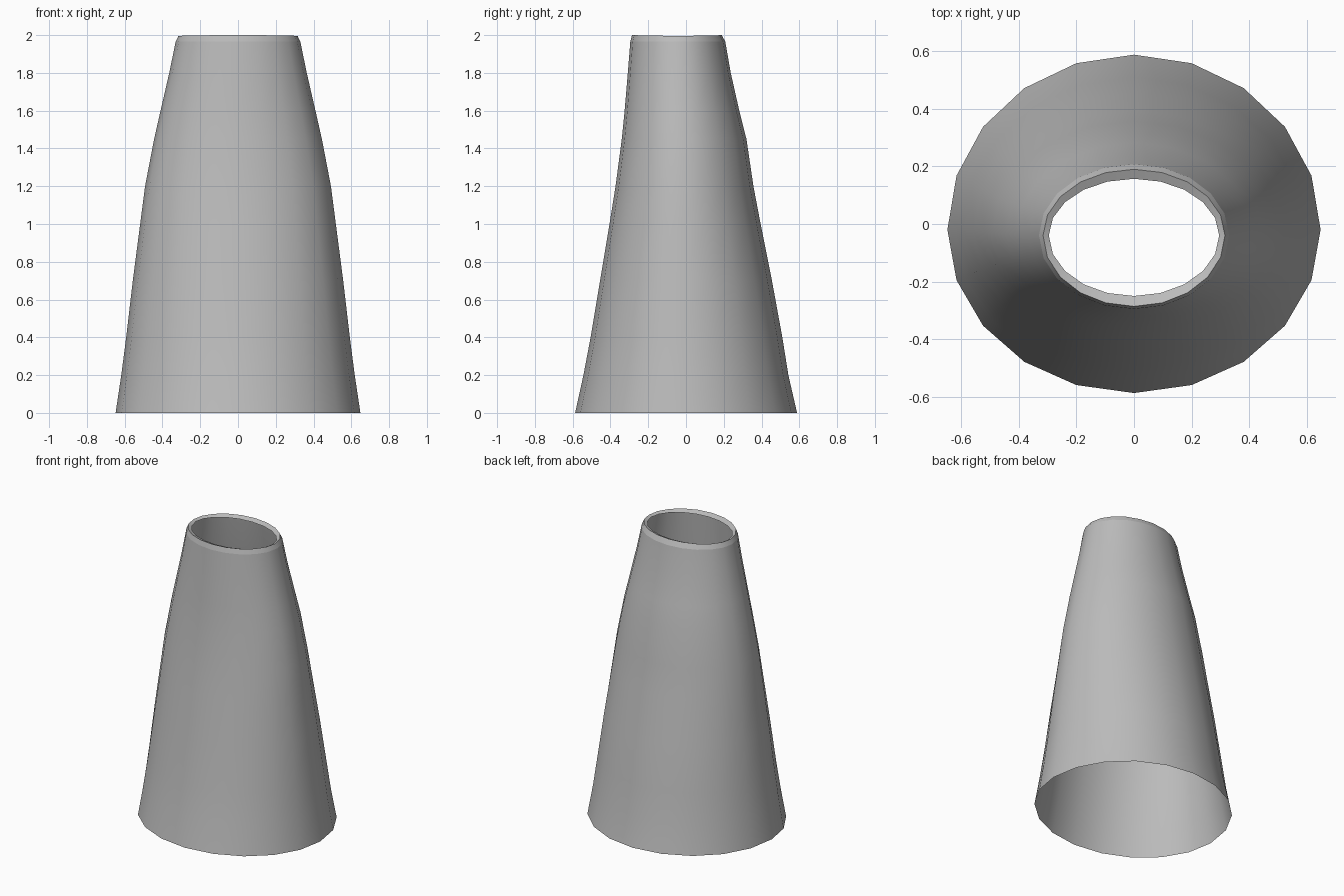
import bpy, bmesh, math

if "Cube" in bpy.data.objects:
    bpy.data.objects.remove(bpy.data.objects["Cube"])

SIDES = 20
fabric = bpy.data.materials.new("grey fabric")
fabric.diffuse_color = (0.5, 0.5, 0.5, 1)
fabric.use_nodes = True
fabric.node_tree.nodes["Principled BSDF"].inputs["Base Color"].default_value = fabric.diffuse_color

# Cross-sections: height, half width, front y, back y
SECTIONS = [
    (0.00, 0.648, -0.587, 0.588), (0.20, 0.618, -0.543, 0.542),
    (0.40, 0.592, -0.505, 0.510), (0.70, 0.557, -0.455, 0.455),
    (1.00, 0.518, -0.405, 0.395), (1.20, 0.492, -0.373, 0.357),
    (1.45, 0.444, -0.340, 0.320), (1.60, 0.410, -0.325, 0.282),
    (1.80, 0.364, -0.308, 0.237), (1.965, 0.330, -0.295, 0.208),
]
# Waistband: bevel up to the crest, then a lip folded inwards
WAIST = [
    (1.965, 0.330, -0.295, 0.208), (1.995, 0.316, -0.286, 0.190),
    (1.985, 0.296, -0.250, 0.157),
]


def loft(name, sections):
    """Join egg-shaped rings into an open tube."""
    bm = bmesh.new()
    rings = []
    for z, half, front, back in sections:
        mid = -0.02 - 0.01 * z
        ring = []
        for i in range(SIDES):
            a = 2 * math.pi * i / SIDES
            s = math.sin(a)
            depth = back - mid if s > 0 else mid - front
            ring.append(bm.verts.new((half * math.cos(a), mid + depth * s, z)))
        rings.append(ring)
    for low, high in zip(rings, rings[1:]):
        for i in range(SIDES):
            j = (i + 1) % SIDES
            bm.faces.new((low[i], low[j], high[j], high[i]))
    mesh = bpy.data.meshes.new(name)
    bm.to_mesh(mesh)
    bm.free()
    mesh.materials.append(fabric)
    obj = bpy.data.objects.new(name, mesh)
    bpy.context.collection.objects.link(obj)
    bpy.ops.object.select_all(action='DESELECT')
    obj.select_set(True)
    bpy.context.view_layer.objects.active = obj
    bpy.ops.object.shade_smooth_by_angle(angle=math.radians(30))
    return obj


loft("skirt_body", SECTIONS)
band = loft("waistband", WAIST)

# Raise the front and back of the crest slightly above the sides
for v in band.data.vertices:
    if v.co.z > 1.99:
        v.co.z += 0.005 * abs(v.co.y + 0.04) / 0.25
